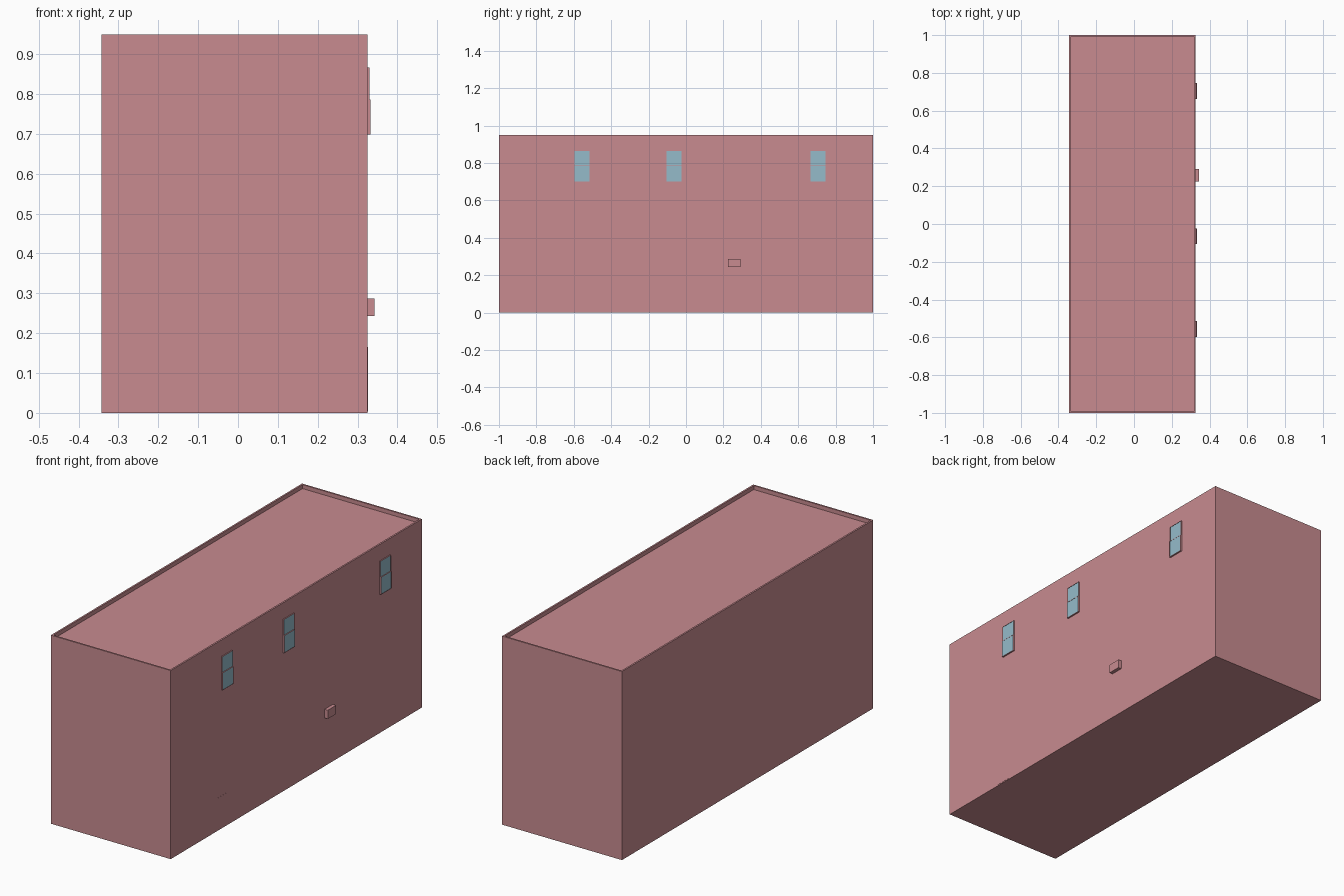
import bpy, bmesh
from mathutils import Vector

if "Cube" in bpy.data.objects:
    bpy.data.objects.remove(bpy.data.objects["Cube"])

WALL_X = 0.325


def material(name, color):
    m = bpy.data.materials.new(name)
    m.diffuse_color = (*color, 1)
    m.use_nodes = True
    m.node_tree.nodes["Principled BSDF"].inputs["Base Color"].default_value = m.diffuse_color
    return m


PINK = material("pink_wall", (0.58, 0.26, 0.28))
BLUE = material("window_glass", (0.30, 0.50, 0.59))


def box(name, lo, hi, normal=None, inset=0, depth=0, inner_slot=0):
    """Box between two corners; the face along `normal` may be inset and sunk."""
    lo, hi = Vector(lo), Vector(hi)
    bm = bmesh.new()
    bmesh.ops.create_cube(bm, size=1)
    bmesh.ops.scale(bm, vec=hi - lo, verts=bm.verts)
    bmesh.ops.translate(bm, vec=(lo + hi) / 2, verts=bm.verts)
    bm.normal_update()
    if normal:
        face = next(f for f in bm.faces if f.normal.dot(Vector(normal)) > 0.9)
        # rim first, then a vertical step down to the sunken panel
        bmesh.ops.inset_individual(bm, faces=[face], thickness=inset)
        panel = bmesh.ops.extrude_discrete_faces(bm, faces=[face])["faces"][0]
        bmesh.ops.translate(bm, vec=Vector(normal) * -depth, verts=panel.verts)
        panel.material_index = inner_slot
    mesh = bpy.data.meshes.new(name)
    bm.to_mesh(mesh)
    bm.free()
    mesh.materials.append(PINK)
    mesh.materials.append(BLUE)
    obj = bpy.data.objects.new(name, mesh)
    bpy.context.collection.objects.link(obj)
    return obj


# Main block with a low parapet around the flat roof
box("building", (-0.343, -1, 0), (WALL_X, 1, 0.95), (0, 0, 1), 0.012, 0.02)

# Sash windows: the lower sash stands slightly further out than the upper
for i, y in enumerate((-0.555, -0.065, 0.705), 1):
    for part, z0, z1, out in (("upper", 0.785, 0.867, 0.005),
                              ("lower", 0.699, 0.787, 0.008)):
        box(f"window_{i}_{part}_sash", (WALL_X - 0.005, y - 0.042, z0),
            (WALL_X + out, y + 0.042, z1), (1, 0, 0), 0.003, 0.001, 1)

# Flush side door
box("door", (WALL_X - 0.005, -0.64, 0.004), (WALL_X + 0.001, -0.552, 0.165))

# Wall-mounted vent box
box("vent_box", (WALL_X - 0.005, 0.225, 0.243), (0.343, 0.292, 0.287))
